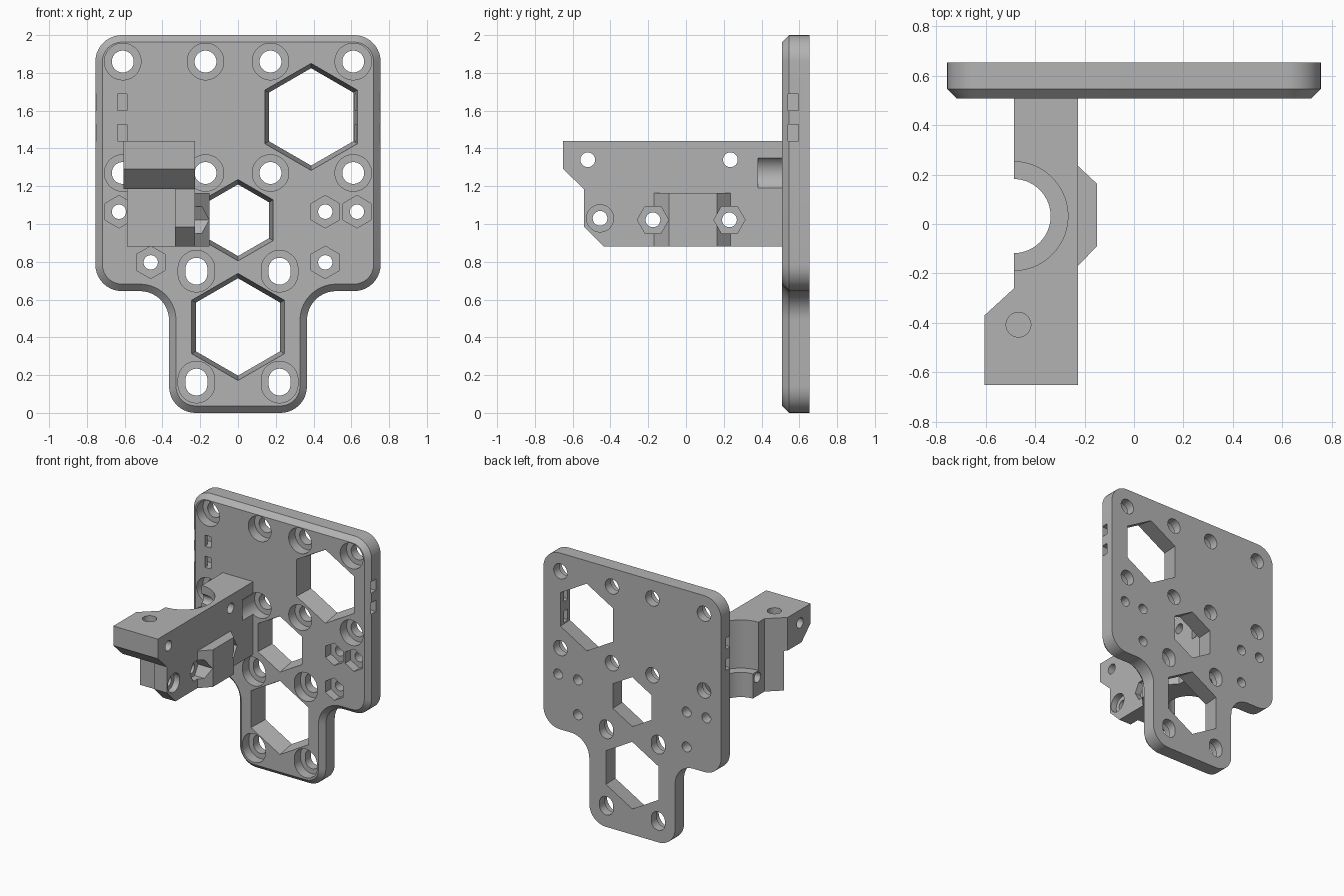
import bpy, bmesh
from math import sin, cos, radians, copysign, pi

cube = bpy.data.objects.get("Cube")
if cube:
    bpy.data.objects.remove(cube, do_unlink=True)

grey = bpy.data.materials.new("printed_grey")
grey.use_nodes = True
COLOUR = (0.45, 0.45, 0.45, 1)
grey.diffuse_color = COLOUR
grey.node_tree.nodes["Principled BSDF"].inputs["Base Color"].default_value = COLOUR

# Map a 2D profile point and a depth to 3D, for extrusion along each axis
PLACE = {"X": lambda a, b, d: (d, a, b),
         "Y": lambda a, b, d: (a, d, b),
         "Z": lambda a, b, d: (a, b, d)}


def solid(name, axis, start, end, profile, far=None, chamfer=0):
    """Extrude a profile along an axis; far is an optional second profile."""
    bm = bmesh.new()
    rings = [[bm.verts.new(PLACE[axis](a, b, d)) for a, b in p]
             for p, d in ((profile, start), (far or profile, end))]
    caps = [bm.faces.new(r) for r in rings]
    n = len(profile)
    for i in range(n):
        j = (i + 1) % n
        bm.faces.new((rings[0][i], rings[0][j], rings[1][j], rings[1][i]))
    bmesh.ops.recalc_face_normals(bm, faces=bm.faces[:])
    if chamfer:
        bmesh.ops.bevel(bm, geom=list(caps[0].edges), offset=chamfer,
                        segments=1, affect="EDGES")
    mesh = bpy.data.meshes.new(name)
    bm.to_mesh(mesh)
    bm.free()
    mesh.materials.append(grey)
    obj = bpy.data.objects.new(name, mesh)
    bpy.context.collection.objects.link(obj)
    return obj


def arc(cx, cy, r, a0, a1, n=10):
    angles = [radians(a0 + (a1 - a0) * i / n) for i in range(n + 1)]
    return [(cx + r * cos(a), cy + r * sin(a)) for a in angles]


def ring(cx, cy, r, n=32, turn=0.5, stretch=0):
    """Regular polygon; turn is in steps, stretch makes a vertical slot."""
    pts = []
    for i in range(n):
        a = 2 * pi * (i + turn) / n
        pts.append((cx + r * cos(a), cy + r * sin(a) + copysign(stretch, sin(a))))
    return pts


def box(a0, a1, b0, b1):
    return [(a0, b0), (a1, b0), (a1, b1), (a0, b1)]


def combine(obj, other, operation="DIFFERENCE"):
    mod = obj.modifiers.new("combine", "BOOLEAN")
    mod.operation = operation
    mod.solver = "EXACT"
    mod.object = other
    bpy.context.view_layer.objects.active = obj
    bpy.ops.object.modifier_apply(modifier=mod.name)
    bpy.data.objects.remove(other, do_unlink=True)


def cut(obj, axis, start, end, profile, far=None):
    combine(obj, solid("cutter", axis, start, end, profile, far))


# Mounting plate: wide top, narrow stem, chamfered front rim
FRONT, BACK = 0.508, 0.653
half = (arc(0.225, 0.14, 0.14, -90, 0) + arc(0.52, 0.49, 0.155, 180, 90)
        + arc(0.615, 0.785, 0.14, -90, 0) + arc(0.615, 1.86, 0.14, 0, 90))
outline = half + [(-x, z) for x, z in reversed(half)]
plate = solid("mounting_plate", "Y", FRONT, BACK, outline, chamfer=0.037)

# Counterbored screw holes, round above and slotted on the stem
screws = [(x, z, 0) for z in (1.86, 1.27) for x in (-0.61, -0.172, 0.172, 0.61)]
screws += [(x, z, 0.013) for z in (0.75, 0.163) for x in (-0.22, 0.22)]
for x, z, slot in screws:
    cut(plate, "Y", 0.4, 0.585, ring(x, z, 0.097, stretch=slot))
    cut(plate, "Y", 0.5, 0.8, ring(x, z, 0.058, stretch=slot))

# Small holes with hexagonal nut pockets
for side in (-1, 1):
    for x, z in ((0.63, 1.065), (0.462, 1.065), (0.462, 0.797)):
        cut(plate, "Y", 0.4, 0.575, ring(side * x, z, 0.086, 6))
        cut(plate, "Y", 0.5, 0.8, ring(side * x, z, 0.038))

# Tapered hexagonal windows
for x, z, r in ((0.387, 1.567, 0.285), (0, 1.02, 0.217), (0, 0.455, 0.285)):
    cut(plate, "Y", FRONT - 0.01, BACK + 0.01,
        ring(x, z, r, 6), ring(x, z, r - 0.029, 6))

# Cable tie slots through both side edges
for z in (1.483, 1.645):
    tie = box(0.54, 0.595, z - 0.043, z + 0.043)
    cut(plate, "X", 0.58, 0.9, tie)
    cut(plate, "X", -0.9, -0.587, tie)
    cut(plate, "Y", 0.4, 0.59, box(-0.638, -0.587, z - 0.043, z + 0.043))

# Sensor arm: side profile across the full width
LEFT, RIGHT, FLOOR, TOP = -0.605, -0.227, 0.88, 1.44
arm = solid("sensor_arm", "X", LEFT, RIGHT, [
    (0.512, FLOOR), (-0.435, FLOOR), (-0.54, 0.985), (-0.54, 1.185),
    (-0.65, 1.29), (-0.65, TOP), (0.512, TOP)])

# Clamp pad on the outer face
pad = [(-0.26, -0.17), (RIGHT, -0.17), (-0.15, -0.09), (-0.15, 0.163),
       (RIGHT, 0.235), (-0.26, 0.235)]
combine(arm, solid("pad", "Z", FLOOR, 1.165, pad), "UNION")

# Narrow neck with a diagonal shoulder, and relief under the nose
cut(arm, "Z", 0.7, 1.6, [(-0.7, -0.457), (-0.485, -0.26), (-0.485, 0.7), (-0.7, 0.7)])
cut(arm, "Z", 0.7, 1.185, box(-0.8, -0.333, -0.8, -0.353))

# Half-round sensor seat with a smaller collar at the bottom
cut(arm, "Z", 1.07, 1.6, ring(-0.487, 0.032, 0.22, 64))
cut(arm, "Z", 0.7, 1.2, ring(-0.487, 0.032, 0.15, 64))

# Cross holes, nut pockets and screw head recess
for y, z in ((-0.52, 1.34), (0.235, 1.34), (-0.455, 1.03), (-0.175, 1.022), (0.23, 1.022)):
    cut(arm, "X", -0.9, 0, ring(y, z, 0.039))
for y in (-0.175, 0.23):
    cut(arm, "X", -0.275, 0, ring(y, 1.022, 0.083, 6, turn=0))
cut(arm, "X", -0.275, 0, ring(-0.455, 1.03, 0.072))

# Pivot hole in the top and clearance for the plate screw behind
cut(arm, "Z", 1.3, 1.6, ring(-0.467, -0.407, 0.05))
cut(arm, "Y", 0.38, 0.7, ring(-0.172, 1.27, 0.097))

# Smooth the round walls, keep the edges crisp
for obj in (plate, arm):
    bpy.ops.object.select_all(action="DESELECT")
    obj.select_set(True)
    bpy.context.view_layer.objects.active = obj
    bpy.ops.object.shade_smooth_by_angle(angle=radians(25))
